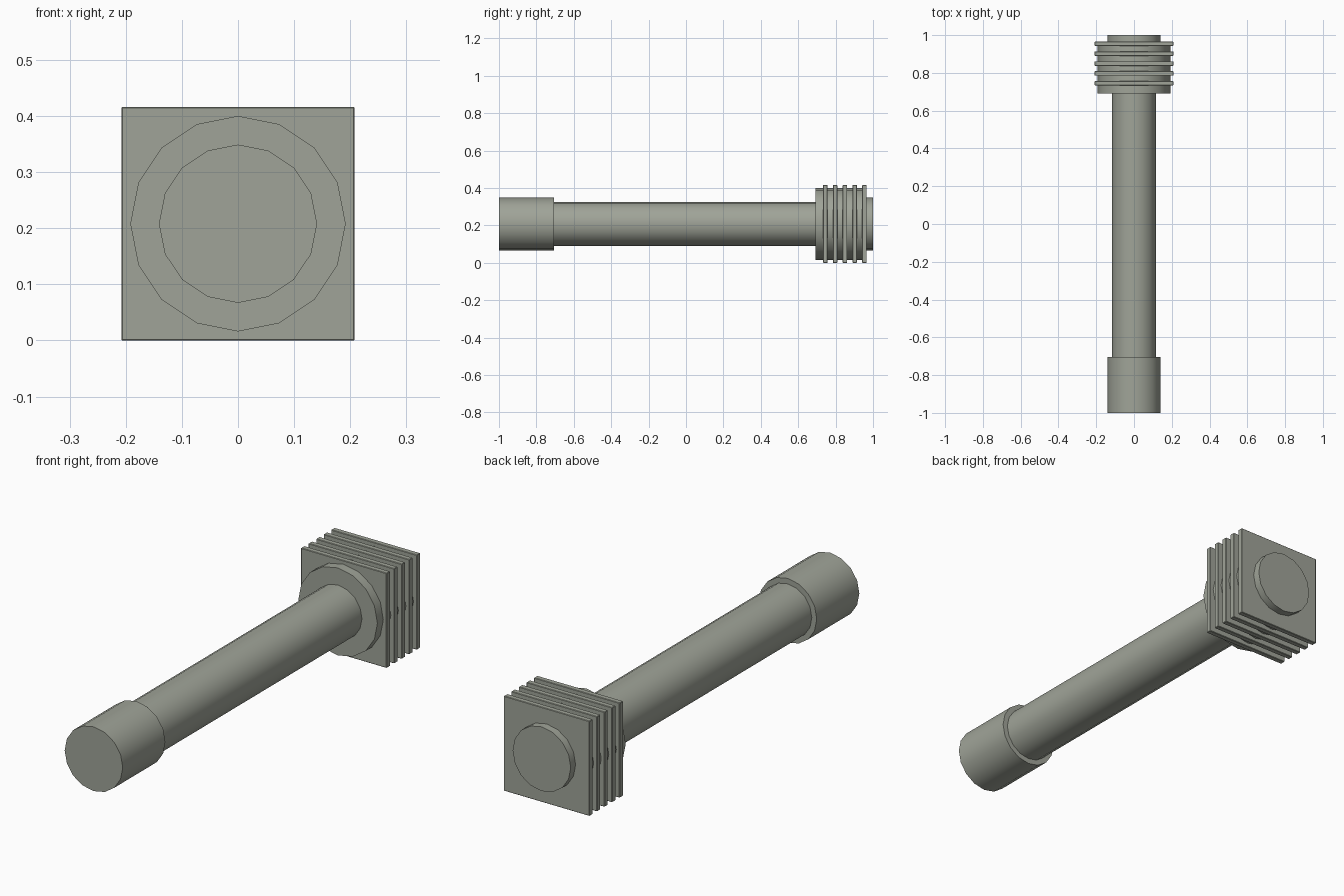
import bpy, math

if "Cube" in bpy.data.objects:
    bpy.data.objects.remove(bpy.data.objects["Cube"])

CZ = 0.208  # height of the shared axis

# Dark olive-grey metal
metal = bpy.data.materials.new("dark_metal")
metal.diffuse_color = (0.35, 0.37, 0.315, 1)
metal.use_nodes = True
metal.node_tree.nodes["Principled BSDF"].inputs["Base Color"].default_value = metal.diffuse_color


def cylinder(name, radius, y0, y1):
    # 16-sided cylinder along y, a vertex pointing straight up
    bpy.ops.mesh.primitive_cylinder_add(
        vertices=16, radius=radius, depth=y1 - y0,
        location=(0, (y0 + y1) / 2, CZ), rotation=(math.pi / 2, 0, 0))
    ob = bpy.context.object
    ob.name = name
    ob.data.materials.append(metal)
    bpy.ops.object.shade_smooth_by_angle(angle=math.radians(30))
    return ob


# Main shaft, front grip collar, rear housing and end cap
cylinder("shaft", 0.117, -0.72, 0.70)
cylinder("front_collar", 0.141, -1.0, -0.705)
cylinder("rear_housing", 0.192, 0.692, 0.955)
cylinder("end_cap", 0.141, 0.95, 1.0)

# Square cooling fins with slightly chamfered edges
for i in range(5):
    bpy.ops.mesh.primitive_cube_add(size=1, location=(0, 0.745 + i * 0.0523, CZ))
    fin = bpy.context.object
    fin.name = f"cooling_fin_{i + 1}"
    fin.scale = (2 * CZ, 0.024, 2 * CZ)
    bpy.ops.object.transform_apply(location=False, rotation=False, scale=True)
    fin.data.materials.append(metal)
    bevel = fin.modifiers.new("edge_chamfer", 'BEVEL')
    bevel.width = 0.002
    bevel.segments = 1
